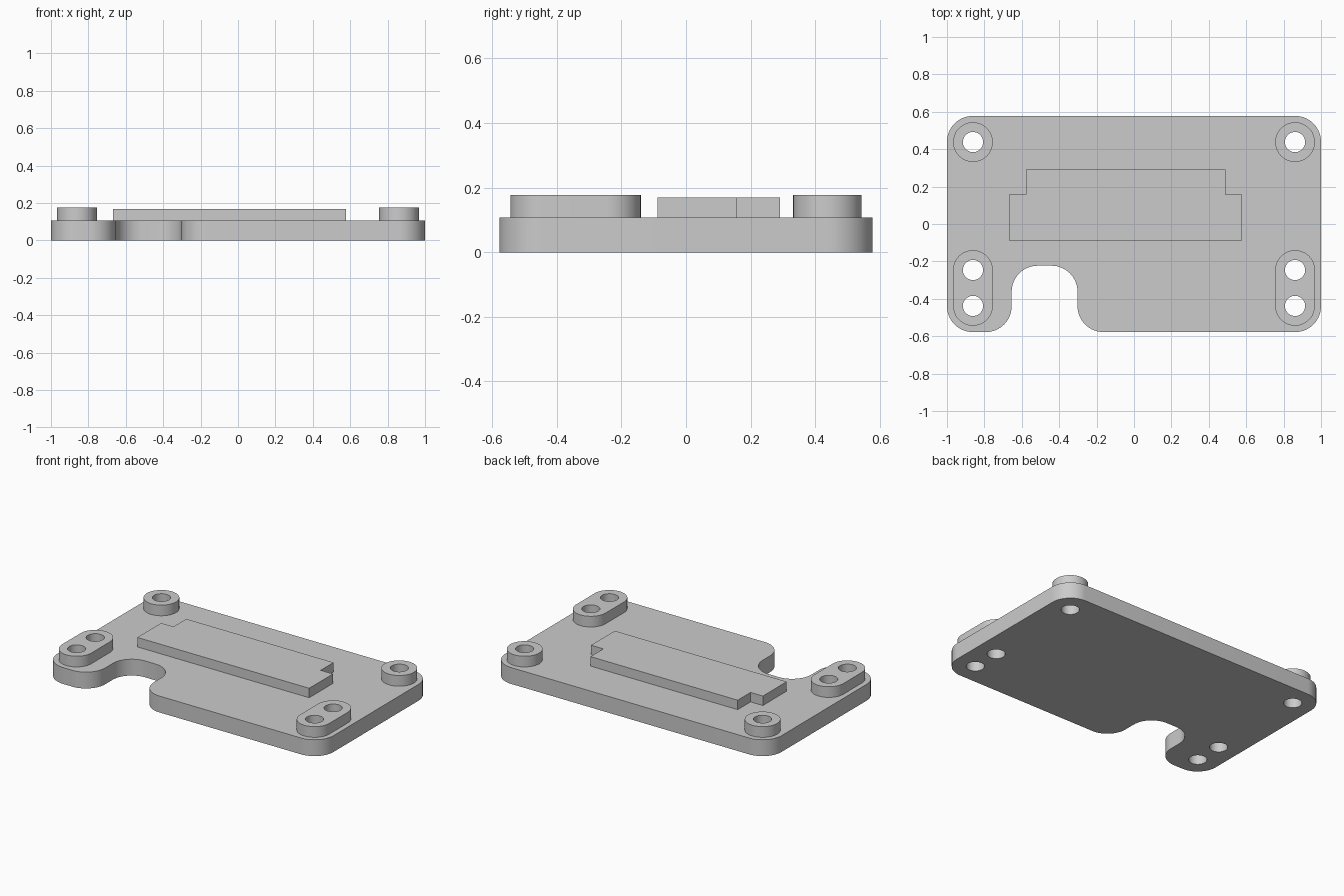
import bpy, bmesh, math

if "Cube" in bpy.data.objects:
    bpy.data.objects.remove(bpy.data.objects["Cube"])

grey = bpy.data.materials.new("plain_grey")
grey.diffuse_color = (0.6, 0.6, 0.6, 1)
grey.use_nodes = True
grey.node_tree.nodes["Principled BSDF"].inputs["Base Color"].default_value = grey.diffuse_color

PLATE_TOP, BOSS_TOP, PAD_TOP = 0.107, 0.177, 0.169
HX, HY, R = 1.0, 0.578, 0.139          # plate half sizes and corner radius
BX, BY, BY2 = 0.861, 0.438, -0.246     # hole positions
BOSS_R, HOLE_R = 0.106, 0.054


def arc(cx, cy, r, a0, a1, n=16):
    """Points on an arc from a0 to a1 degrees."""
    angles = [math.radians(a0 + (a1 - a0) * i / n) for i in range(n + 1)]
    return [(cx + r * math.cos(a), cy + r * math.sin(a)) for a in angles]


def circle(cx, cy, r, n=48):
    return arc(cx, cy, r, 0, 360, n)[:-1]


def slab(name, loops, z0, z1):
    """Extrude an outline (first loop) with holes (other loops) from z0 to z1."""
    bm = bmesh.new()
    edges = []
    for loop in loops:
        vs = [bm.verts.new((x, y, z0)) for x, y in loop]
        edges += [bm.edges.new((vs[i - 1], vs[i])) for i in range(len(vs))]
    bmesh.ops.triangle_fill(bm, use_beauty=True, edges=edges, normal=(0, 0, 1))
    ext = bmesh.ops.extrude_face_region(bm, geom=bm.faces[:], use_keep_orig=True)
    top = [g for g in ext["geom"] if isinstance(g, bmesh.types.BMVert)]
    bmesh.ops.translate(bm, verts=top, vec=(0, 0, z1 - z0))
    bmesh.ops.recalc_face_normals(bm, faces=bm.faces[:])
    mesh = bpy.data.meshes.new(name)
    bm.to_mesh(mesh)
    bm.free()
    mesh.materials.append(grey)
    ob = bpy.data.objects.new(name, mesh)
    bpy.context.collection.objects.link(ob)
    bpy.ops.object.select_all(action='DESELECT')
    ob.select_set(True)
    bpy.context.view_layer.objects.active = ob
    bpy.ops.object.shade_smooth_by_angle(angle=math.radians(30))
    return ob


# Base plate: rounded rectangle with a rounded notch in the front edge
NL, NR, NT = -0.654, -0.302, -0.223
outline = (
    arc(HX - R, HY - R, R, 0, 90)
    + arc(-HX + R, HY - R, R, 90, 180)
    + arc(-HX + R, -HY + R, R, 180, 270)
    + arc(NL - R, -HY + R, R, 270, 360)
    + arc(NL + R, NT - R, R, 180, 90)
    + arc(NR - R, NT - R, R, 90, 0)
    + arc(NR + R, -HY + R, R, 180, 270)
    + arc(HX - R, -HY + R, R, 270, 360)
)
holes = [circle(s * BX, y, HOLE_R) for s in (-1, 1) for y in (BY, BY2, -BY)]
slab("base_plate", [outline] + holes, 0, PLATE_TOP)

# Mounting bosses: round at the back, long with two holes at the front
for side, s in (("left", -1), ("right", 1)):
    x = s * BX
    slab("round_boss_" + side,
         [circle(x, BY, BOSS_R), circle(x, BY, HOLE_R)], PLATE_TOP, BOSS_TOP)
    slot = arc(x, BY2, BOSS_R, 0, 180, 24) + arc(x, -BY, BOSS_R, 180, 360, 24)
    slab("long_boss_" + side,
         [slot, circle(x, BY2, HOLE_R), circle(x, -BY, HOLE_R)], PLATE_TOP, BOSS_TOP)

# Raised stepped pad in the middle
pad = [(-0.667, -0.088), (0.577, -0.088), (0.577, 0.158), (0.488, 0.158),
       (0.488, 0.291), (-0.578, 0.291), (-0.578, 0.158), (-0.667, 0.158)]
slab("raised_pad", [pad], PLATE_TOP, PAD_TOP)
